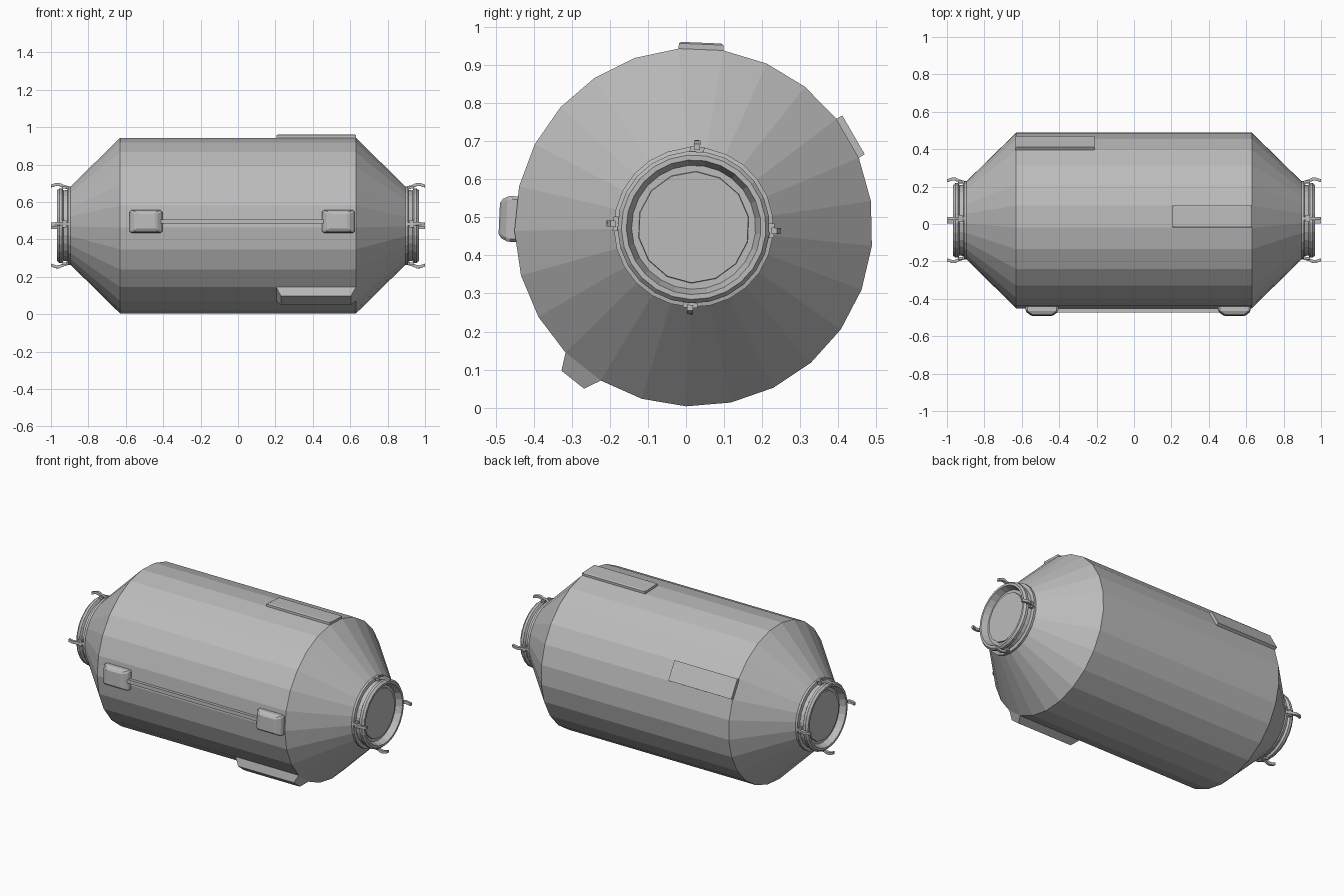
import bpy, bmesh, math
from mathutils import Matrix, Vector

if "Cube" in bpy.data.objects:
    bpy.data.objects.remove(bpy.data.objects["Cube"])

CY, CZ, R, N = 0.02, 0.474, 0.471, 25
STEP = 2 * math.pi / N
START = math.radians(-92.4)
APOTHEM = R * math.cos(STEP / 2)

grey = bpy.data.materials.new("hull_grey")
grey.diffuse_color = (0.5, 0.5, 0.5, 1)
grey.use_nodes = True
grey.node_tree.nodes["Principled BSDF"].inputs["Base Color"].default_value = grey.diffuse_color


def make(name, verts, faces):
    me = bpy.data.meshes.new(name)
    me.from_pydata([tuple(v) for v in verts], [], faces)
    bm = bmesh.new()
    bm.from_mesh(me)
    bmesh.ops.recalc_face_normals(bm, faces=bm.faces)
    bm.to_mesh(me)
    bm.free()
    me.materials.append(grey)
    ob = bpy.data.objects.new(name, me)
    bpy.context.collection.objects.link(ob)
    return ob


def lathe(name, profile, n=N, start=START):
    """Spin (x, radius) pairs around the hull axis and cap both ends."""
    verts = [(x, CY + r * math.cos(start + k * 2 * math.pi / n),
              CZ + r * math.sin(start + k * 2 * math.pi / n))
             for x, r in profile for k in range(n)]
    faces = [(i * n + k, i * n + (k + 1) % n, (i + 1) * n + (k + 1) % n, (i + 1) * n + k)
             for i in range(len(profile) - 1) for k in range(n)]
    faces += [tuple(range(n)), tuple(range(len(verts) - n, len(verts)))]
    return make(name, verts, faces)


def radial(x, angle, dist, side=0.0):
    """Point at a distance from the axis along an angle, shifted sideways."""
    c, s = math.cos(angle), math.sin(angle)
    return Vector((x, CY + dist * c - side * s, CZ + dist * s + side * c))


def prism(name, angle, layers):
    """Stack of rectangles (x0, x1, half width, distance) facing outward."""
    verts, faces = [], []
    for x0, x1, w, d in layers:
        verts += [radial(x0, angle, d, -w), radial(x1, angle, d, -w),
                  radial(x1, angle, d, w), radial(x0, angle, d, w)]
    for i in range(len(layers) - 1):
        faces += [(4 * i + k, 4 * i + (k + 1) % 4, 4 * i + 4 + (k + 1) % 4, 4 * i + 4 + k)
                  for k in range(4)]
    faces += [(0, 1, 2, 3), tuple(range(len(verts) - 4, len(verts)))]
    return make(name, verts, faces)


# Pressure hull with conical ends
lathe("hull", [(-0.895, 0.21), (-0.63, R), (0.63, R), (0.895, 0.21)])

for sx, end in ((-1, "left"), (1, "right")):
    # Docking collar, grooved outside and flared inside
    lathe("docking_collar_" + end, [(sx * x, r) for x, r in (
        (0.89, 0.21), (0.908, 0.21), (0.912, 0.192), (0.932, 0.188),
        (0.94, 0.2), (0.955, 0.2), (0.967, 0.19), (0.967, 0.177),
        (0.93, 0.163))])
    # Hatch disc inside the collar
    lathe("hatch_" + end, [(sx * 0.925, 0.148), (sx * 0.938, 0.146)], 14)
    # Four bent latches around the collar
    for k in range(4):
        a = math.radians(-2.5 + 90 * k)
        path = ((0.902, 0.19, 0.209), (0.93, 0.2, 0.217), (0.957, 0.212, 0.229),
                (0.972, 0.213, 0.228), (1.0, 0.204, 0.219))
        verts, faces = [], []
        for x, lo, hi in path:
            verts += [radial(sx * x, a, lo, -0.008), radial(sx * x, a, lo, 0.008),
                      radial(sx * x, a, hi, 0.008), radial(sx * x, a, hi, -0.008)]
        for i in range(len(path) - 1):
            faces += [(4 * i + j, 4 * i + (j + 1) % 4, 4 * i + 4 + (j + 1) % 4, 4 * i + 4 + j)
                      for j in range(4)]
        faces += [(0, 1, 2, 3), tuple(range(len(verts) - 4, len(verts)))]
        make(f"latch_{end}_{k}", verts, faces)
        # Hinge bar across the latch
        xa, xb = sorted((sx * 0.918, sx * 0.94))
        prism(f"latch_hinge_{end}_{k}", a, [(xa, xb, 0.019, 0.198), (xa, xb, 0.019, 0.212)])


def facet(k):
    return START + (k + 0.5) * STEP


# Equipment plates seated on single hull facets
W = R * math.sin(STEP / 2)
prism("top_plate", facet(12), [
    (0.205, 0.63, W, APOTHEM - 0.01), (0.205, 0.63, W, APOTHEM + 0.014),
    (0.213, 0.622, W - 0.007, APOTHEM + 0.018)])
prism("rear_plate", facet(8), [
    (-0.633, -0.21, W, APOTHEM - 0.01), (-0.633, -0.21, W, APOTHEM + 0.018)])
prism("lower_fairing", facet(22), [
    (0.205, 0.63, W, APOTHEM - 0.01), (0.205, 0.63, W, APOTHEM),
    (0.23, 0.603, 0.038, APOTHEM + 0.044)])

# Rail with a chamfered pod at each end
A = math.radians(177.4)
for name, x in (("left", -0.492), ("right", 0.537)):
    pod = prism("rail_pod_" + name, A, [
        (x - 0.087, x + 0.087, 0.06, APOTHEM - 0.015),
        (x - 0.087, x + 0.087, 0.06, APOTHEM + 0.02),
        (x - 0.055, x + 0.055, 0.048, APOTHEM + 0.044)])
    bev = pod.modifiers.new("soft_corners", 'BEVEL')
    bev.width = 0.008
    bev.segments = 1
    bev.limit_method = 'ANGLE'
prism("rail", A, [(-0.42, 0.465, 0.011, APOTHEM + 0.006), (-0.42, 0.465, 0.011, APOTHEM + 0.026)])
